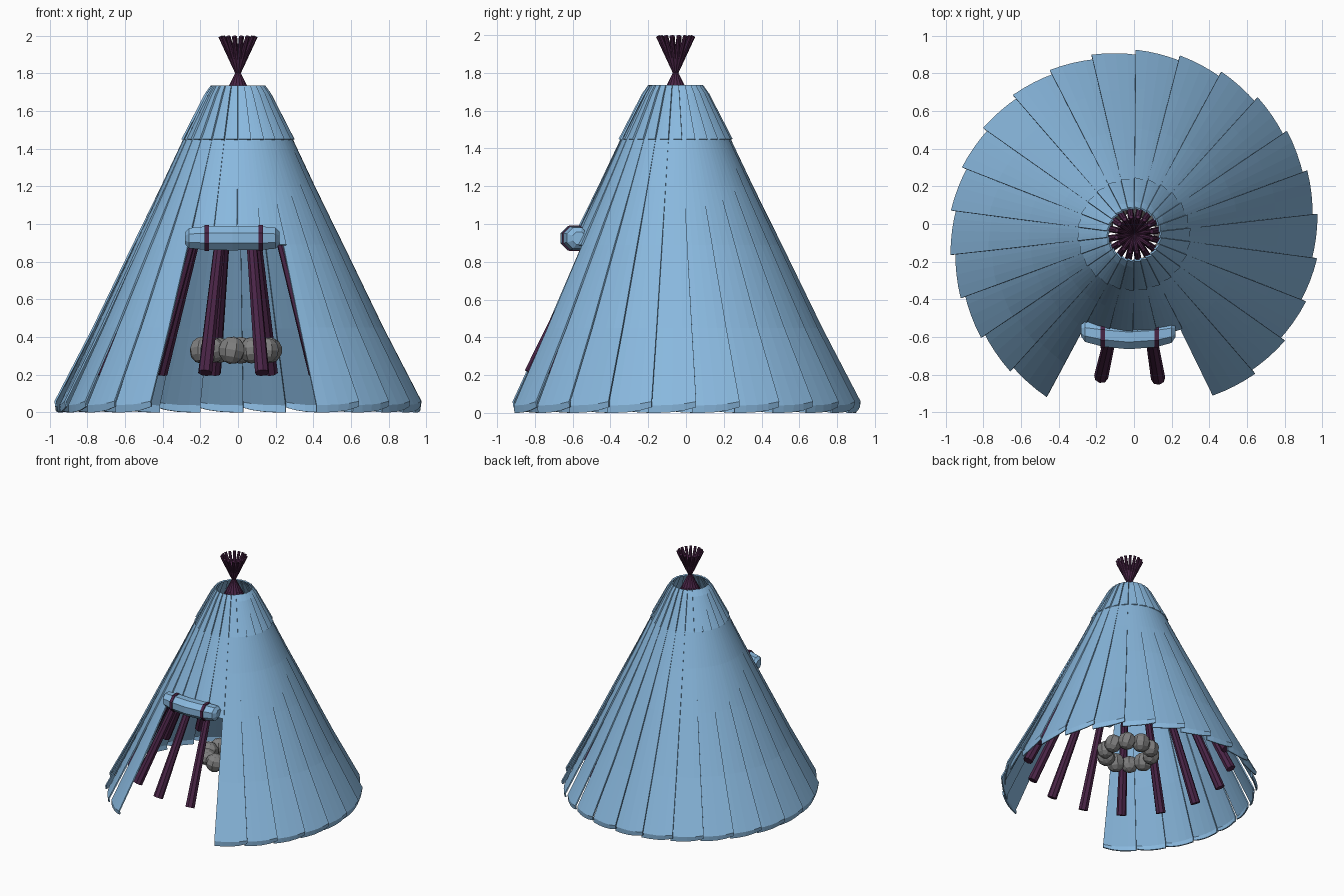
import bpy, bmesh, math, random
from mathutils import Matrix, Vector

random.seed(4)
cube = bpy.data.objects.get("Cube")
if cube:
    bpy.data.objects.remove(cube, do_unlink=True)

CY = -0.055          # tent axis
PANELS = 26          # panels in a full turn
DOOR = 4             # panels left open at the door
STEP = math.tau / PANELS
START = math.radians(-64)


def material(name, color):
    m = bpy.data.materials.new(name)
    m.use_nodes = True
    m.diffuse_color = (*color, 1)
    m.node_tree.nodes["Principled BSDF"].inputs["Base Color"].default_value = (*color, 1)
    return m


BLUE = material("blue canvas", (0.25, 0.48, 0.73))
WOOD = material("dark plum wood", (0.068, 0.018, 0.062))
STONE = material("grey stone", (0.21, 0.21, 0.21))


def finish(name, bm, mat):
    bmesh.ops.recalc_face_normals(bm, faces=bm.faces)
    mesh = bpy.data.meshes.new(name)
    bm.to_mesh(mesh)
    bm.free()
    mesh.materials.append(mat)
    obj = bpy.data.objects.new(name, mesh)
    bpy.context.collection.objects.link(obj)
    return obj


def add_panel(bm, index, rows, overlap, cols=4):
    """One lapped strip; rows hold height, radius, lift and hem rise."""
    grid = []
    for z, radius, lift, hem in rows:
        line = []
        for c in range(cols + 1):
            t = c / cols
            a = START + index * STEP + t * (STEP + overlap)
            r = radius + lift * t
            line.append(bm.verts.new((r * math.cos(a), CY + r * math.sin(a), z + hem * t ** 3)))
        grid.append(line)
    for lo, hi in zip(grid, grid[1:]):
        for c in range(cols):
            bm.faces.new((lo[c], lo[c + 1], hi[c + 1], hi[c]))


def canvas(name, indices, rows, overlap):
    bm = bmesh.new()
    for i in indices:
        add_panel(bm, i, rows, overlap)
    obj = finish(name, bm, BLUE)
    solid = obj.modifiers.new("thickness", "SOLIDIFY")
    solid.thickness = 0.01
    solid.offset = -1
    return obj


# Canvas: side walls, the piece above the door and the pleated collar
wall = [(0.0, 0.95, 0.025, 0.03), (0.04, 0.952, 0.028, 0.02), (0.45, 0.755, 0.022, 0),
        (0.89, 0.55, 0.013, 0), (1.2, 0.405, 0.005, 0), (1.46, 0.285, 0.002, 0)]
collar = [(1.45, 0.288, 0.014, 0), (1.69, 0.165, 0.013, 0), (1.735, 0.138, 0.008, 0)]
canvas("side_walls", range(PANELS - DOOR), wall, 0.02)
canvas("door_header", range(PANELS - DOOR, PANELS), wall[3:], 0.02)
canvas("top_collar", range(PANELS), collar, 0.02)

# Poles: sixteen tapered sticks crossing above the collar
bm = bmesh.new()
for k in range(16):
    a = math.radians(-80.5 + 22.5 * k)
    out = Vector((math.cos(a), math.sin(a), 0))
    foot = Vector((0, CY, 0.21)) + out * 0.775
    tip = Vector((0, CY, 1.995)) - out * 0.095
    axis = tip - foot
    turn = axis.to_track_quat("Z", "Y").to_matrix().to_4x4()
    bmesh.ops.create_cone(bm, cap_ends=True, segments=8, radius1=0.038, radius2=0.011,
                          depth=axis.length, matrix=Matrix.Translation((foot + tip) / 2) @ turn)
finish("tent_poles", bm, WOOD)

# Fire ring: rough stones in a circle
bm = bmesh.new()
for k in range(10):
    a = math.tau * (k + 0.3) / 10
    place = Matrix.Translation((0.18 * math.cos(a) - 0.01, 0.18 * math.sin(a) - 0.08, 0.33))
    spin = Matrix.Rotation(random.uniform(0, 3), 4, "Z") @ Matrix.Rotation(random.uniform(-0.4, 0.4), 4, "X")
    bmesh.ops.create_uvsphere(bm, u_segments=8, v_segments=6,
                              radius=random.uniform(0.065, 0.075), matrix=place @ spin)
finish("fire_ring_stones", bm, STONE)


def roll(name, stations, mat, sides=8):
    """Loft of rings along x; each station holds x, y, radius."""
    bm = bmesh.new()
    rings = []
    for x, y, r in stations:
        rings.append([bm.verts.new((x, y + r * math.cos(math.tau * (s + 0.5) / sides),
                                    0.925 + r * math.sin(math.tau * (s + 0.5) / sides)))
                      for s in range(sides)])
    for a, b in zip(rings, rings[1:]):
        for s in range(sides):
            n = (s + 1) % sides
            bm.faces.new((a[s], a[n], b[n], b[s]))
    bm.faces.new(rings[0])
    bm.faces.new(rings[-1])
    return finish(name, bm, mat)


# Rolled door flap, bowed around the wall, with two ties
roll("door_roll", [(-0.28, -0.565, 0.035), (-0.26, -0.572, 0.058), (-0.165, -0.588, 0.068),
                   (-0.03, -0.6, 0.07), (0.12, -0.59, 0.068), (0.2, -0.575, 0.06),
                   (0.22, -0.567, 0.036)], BLUE)
for label, x in (("right", -0.165), ("left", 0.12)):
    roll(label + "_door_tie", [(x - 0.012, -0.589, 0.074), (x + 0.012, -0.589, 0.074)], WOOD)
